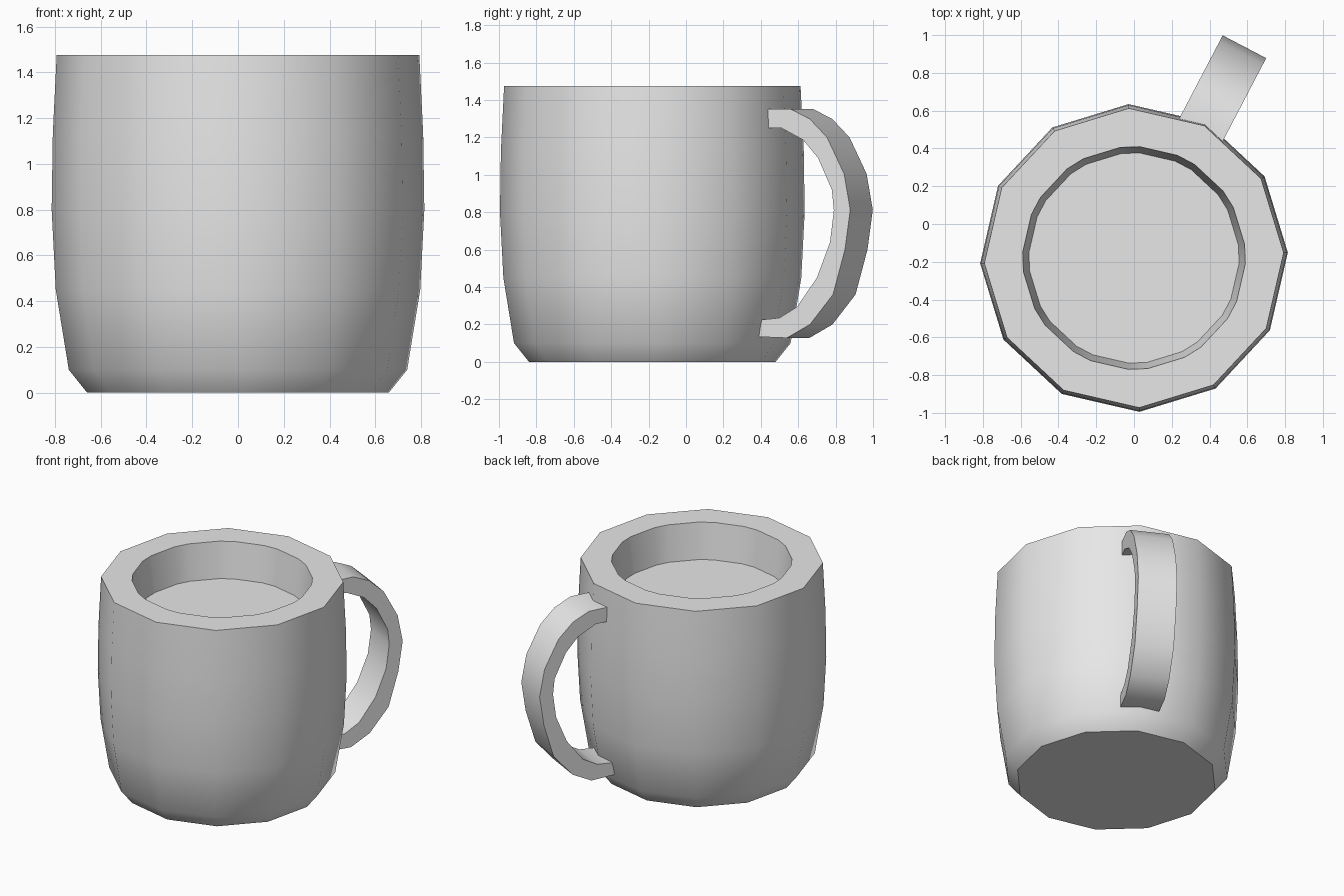
import bpy
import bmesh
from math import sin, cos, radians
from mathutils import Matrix, Vector

cube = bpy.data.objects.get("Cube")
if cube:
    bpy.data.objects.remove(cube, do_unlink=True)

CENTRE = Vector((0, -0.18, 0))
TURN = 2  # degrees the twelve-sided body is turned

grey = bpy.data.materials.new("light grey")
grey.use_nodes = True
grey.diffuse_color = (0.8, 0.8, 0.8, 1)
grey.node_tree.nodes["Principled BSDF"].inputs["Base Color"].default_value = (0.8, 0.8, 0.8, 1)


def finish(bm, name):
    bmesh.ops.recalc_face_normals(bm, faces=bm.faces)
    mesh = bpy.data.meshes.new(name)
    bm.to_mesh(mesh)
    bm.free()
    mesh.materials.append(grey)
    obj = bpy.data.objects.new(name, mesh)
    obj.location = CENTRE
    bpy.context.collection.objects.link(obj)
    bpy.ops.object.select_all(action='DESELECT')
    obj.select_set(True)
    bpy.context.view_layer.objects.active = obj
    bpy.ops.object.shade_smooth_by_angle(angle=radians(40))
    return obj


def ring(bm, radius, z, angles):
    return [bm.verts.new((radius * cos(radians(a)), radius * sin(radians(a)), z)) for a in angles]


def skin(bm, rings):
    for low, high in zip(rings, rings[1:]):
        n = len(low)
        for i in range(n):
            j = (i + 1) % n
            bm.faces.new((low[i], low[j], high[j], high[i]))


# Mug body: barrel-shaped wall, flat rim and recessed inside
bm = bmesh.new()
outer_angles = [TURN + 30 * k for k in range(12)]
inner_angles = [a + d for a in outer_angles for d in (-5, 5)]
wall = [(0.66, 0), (0.74, 0.1), (0.797, 0.45), (0.815, 0.8), (0.81, 1.13), (0.793, 1.475)]
outer = [ring(bm, r, z, outer_angles) for r, z in wall]
inner = [ring(bm, r, z, inner_angles) for r, z in [(0.59, 1.475), (0.557, 1.22)]]
skin(bm, outer)
skin(bm, inner)
bm.faces.new(outer[0])
bm.faces.new(inner[-1])
for i in range(12):
    j = (i + 1) % 12
    a, b = inner[0][2 * i], inner[0][2 * i + 1]
    c = inner[0][2 * j]
    bm.faces.new((outer[-1][i], b, a))
    bm.faces.new((outer[-1][i], outer[-1][j], c, b))
finish(bm, "mug_body")

# Handle: flat strap bent into an arch, (distance from axis, height) pairs
outside = [(0.76, 1.353), (0.898, 1.353), (1.016, 1.3), (1.122, 1.2), (1.225, 1.005), (1.262, 0.813),
           (1.23, 0.6), (1.158, 0.36), (1.019, 0.2), (0.88, 0.128), (0.705, 0.134)]
inside = [(0.76, 1.25), (0.847, 1.25), (0.977, 1.187), (1.068, 1.09), (1.151, 0.92), (1.163, 0.81),
          (1.14, 0.64), (1.061, 0.45), (0.941, 0.294), (0.835, 0.235), (0.729, 0.225)]
bm = bmesh.new()
sections = []
for (ro, zo), (ri, zi) in zip(outside, inside):
    corners = [(ro, -0.13, zo), (ro, 0.13, zo), (ri, 0.13, zi), (ri, -0.13, zi)]
    sections.append([bm.verts.new(c) for c in corners])
skin(bm, sections)
bm.faces.new(sections[0])
bm.faces.new(sections[-1])
bmesh.ops.rotate(bm, verts=bm.verts, cent=(0, 0, 0), matrix=Matrix.Rotation(radians(60.4 + TURN), 3, 'Z'))
finish(bm, "handle")
